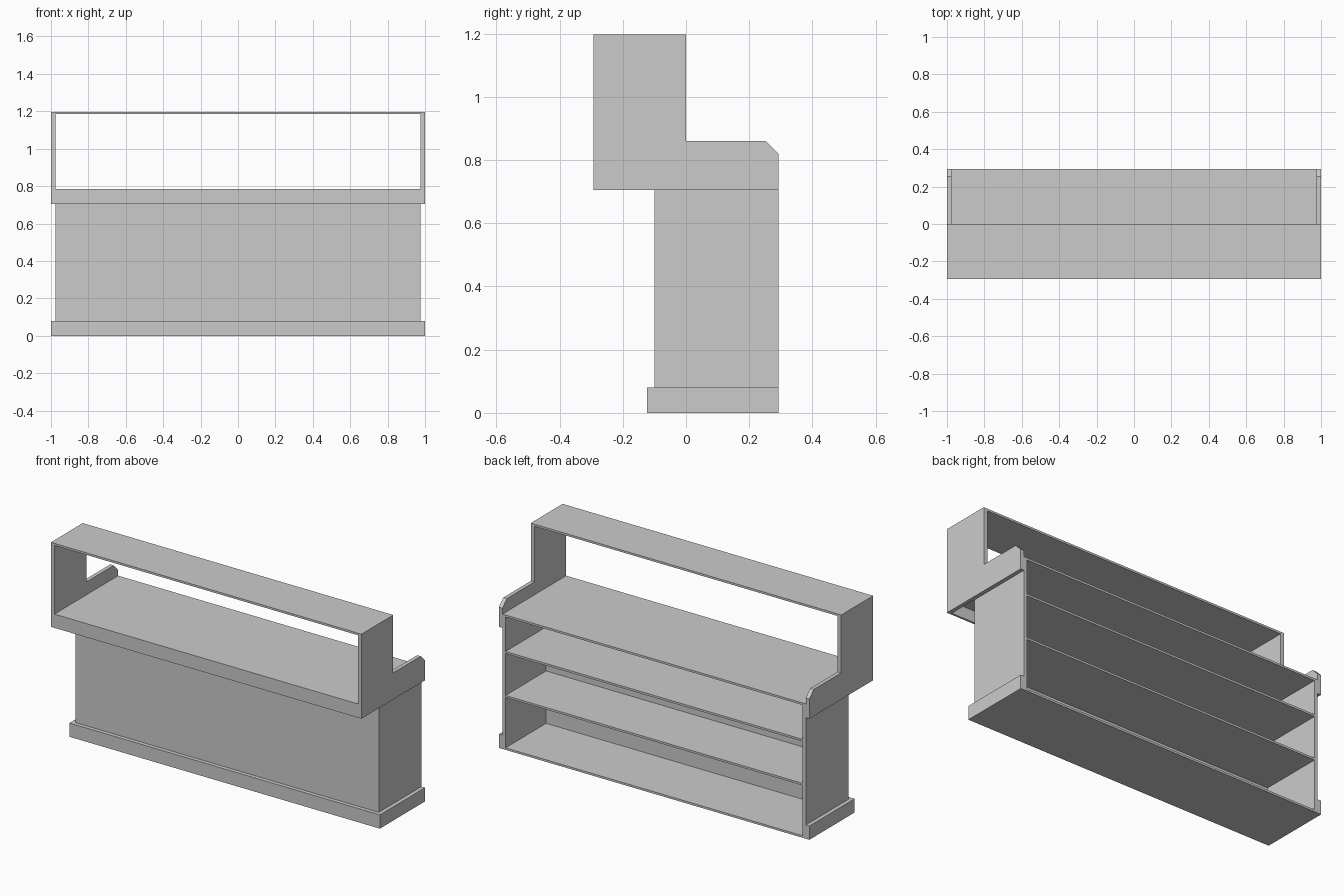
import bpy, bmesh

if "Cube" in bpy.data.objects:
    bpy.data.objects.remove(bpy.data.objects["Cube"])

Y0, Y1 = -0.293, 0.293      # overall front and back
XI = 0.977                  # inner face of the outer end panels
T = 0.012                   # board thickness
TOP = 1.197


def finish(name, bm):
    bmesh.ops.recalc_face_normals(bm, faces=bm.faces)
    mesh = bpy.data.meshes.new(name)
    bm.to_mesh(mesh)
    bm.free()
    obj = bpy.data.objects.new(name, mesh)
    bpy.context.collection.objects.link(obj)
    return obj


def prism(name, pts, x0, x1):
    """Extrude a closed (y, z) outline from x0 to x1."""
    bm = bmesh.new()
    face = bm.faces.new([bm.verts.new((x0, y, z)) for y, z in pts])
    ext = bmesh.ops.extrude_face_region(bm, geom=[face])
    verts = [g for g in ext["geom"] if isinstance(g, bmesh.types.BMVert)]
    bmesh.ops.translate(bm, verts=verts, vec=(x1 - x0, 0, 0))
    return finish(name, bm)


def box(name, x0, x1, y0, y1, z0, z1):
    return prism(name, [(y0, z0), (y1, z0), (y1, z1), (y0, z1)], x0, x1)


def mirror(obj):
    mod = obj.modifiers.new("mirror", 'MIRROR')
    mod.use_axis[0] = True


# Stepped upper end panels with a chamfered rear corner
outline = [(Y0, 0.705), (Y1, 0.705), (Y1, 0.82), (0.253, 0.86),
           (0.0, 0.86), (0.0, TOP), (Y0, TOP)]
mirror(prism("upper_end_panel", outline, XI, 1.0))

# High ledge, worktop and the apron under its front edge
box("high_ledge", -XI, XI, Y0, 0.0, TOP - T, TOP)
box("worktop", -XI, XI, Y0, Y1, 0.785 - T, 0.785)
box("front_apron", -XI, XI, Y0, Y0 + T, 0.705, 0.785 - T)

# Lower body: end panels and front panel, open at the back
XB = 0.957
mirror(box("body_end_panel", XB, XI, -0.1, Y1, 0.0, 0.785 - T))
box("body_front_panel", -XB, XB, -0.1, -0.08, 0.0, 0.785 - T)

# Shelves inside the body
for name, top in (("bottom_shelf", T), ("middle_shelf", 0.317), ("upper_shelf", 0.573)):
    box(name, -XB, XB, -0.08, Y1, top - T, top)

# Plinth wrapping the front and both ends
box("plinth_front", -1.0, 1.0, -0.123, -0.1, 0.0, 0.08)
mirror(box("plinth_end", XI, 1.0, -0.1, Y1, 0.0, 0.08))
